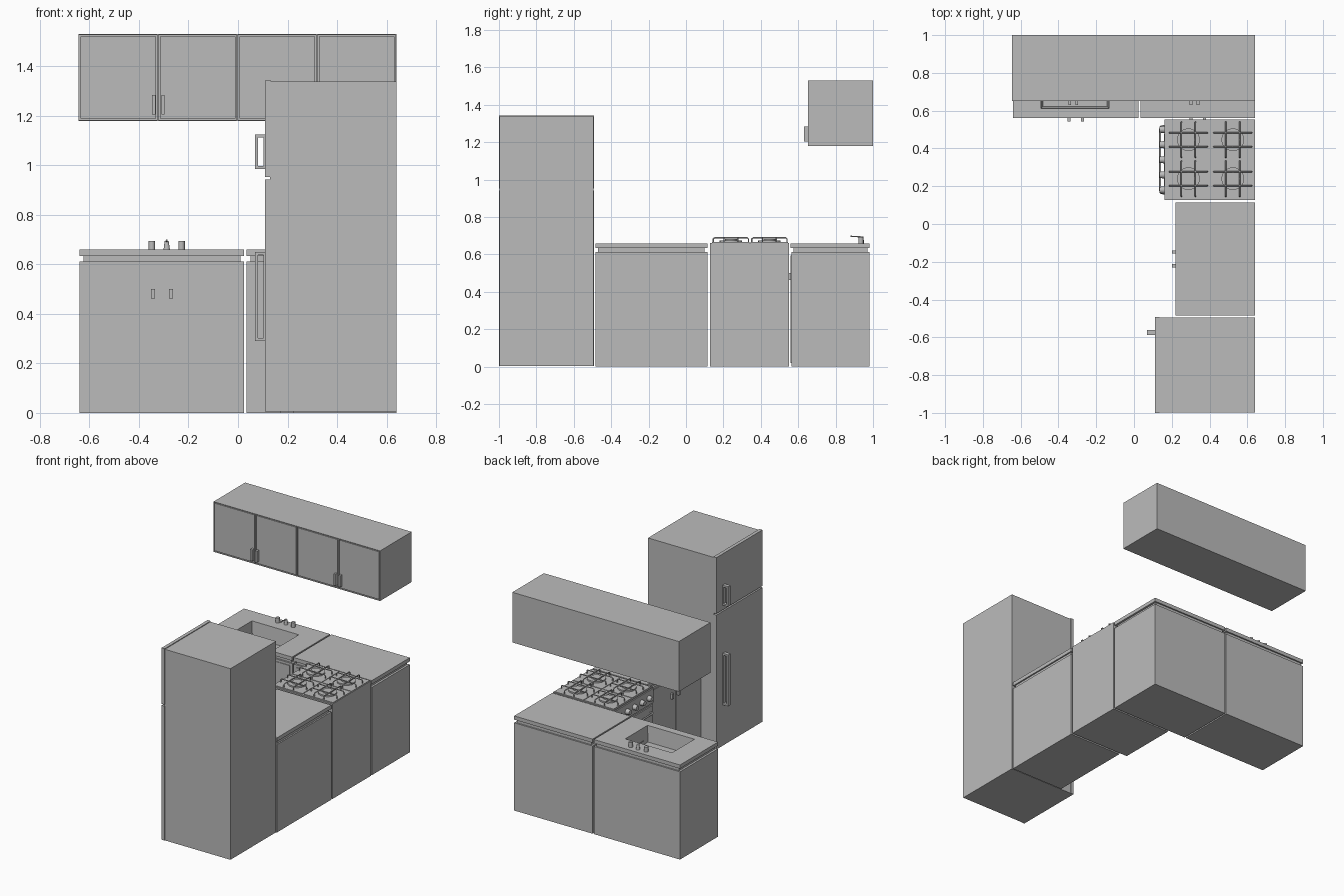
import bpy, bmesh
from math import pi
from mathutils import Matrix, Vector

if "Cube" in bpy.data.objects:
    bpy.data.objects.remove(bpy.data.objects["Cube"])

grey = bpy.data.materials.new("plain_grey")
grey.use_nodes = True
colour = (0.5, 0.5, 0.5, 1)
grey.diffuse_color = colour
grey.node_tree.nodes["Principled BSDF"].inputs["Base Color"].default_value = colour


def finish(name, bm, matrix=Matrix()):
    mesh = bpy.data.meshes.new(name)
    bm.to_mesh(mesh)
    bm.free()
    mesh.materials.append(grey)
    obj = bpy.data.objects.new(name, mesh)
    obj.matrix_world = matrix
    bpy.context.collection.objects.link(obj)
    return obj


def add_box(bm, x, y, z, taper=0):
    """Add a box from three (low, high) ranges; taper shrinks the bottom."""
    size = [b - a for a, b in (x, y, z)]
    mid = [(a + b) / 2 for a, b in (x, y, z)]
    verts = bmesh.ops.create_cube(bm, size=1)["verts"]
    for v in verts:
        shrink = taper if v.co.z < 0 else 0
        v.co = Vector([mid[i] + v.co[i] * (size[i] - (2 * shrink if i < 2 else 0))
                       for i in range(3)])


def box(name, x, y, z, matrix=Matrix(), taper=0):
    bm = bmesh.new()
    add_box(bm, x, y, z, taper)
    return finish(name, bm, matrix)


def disc(name, centre, radius, height, top_radius=None, axis="Z"):
    bm = bmesh.new()
    bmesh.ops.create_cone(bm, cap_ends=True, segments=24, radius1=radius,
                          radius2=radius if top_radius is None else top_radius, depth=height)
    turn = Matrix.Rotation(-pi / 2, 4, "Y") if axis == "X" else Matrix()
    obj = finish(name, bm, Matrix.Translation(centre) @ turn)
    for p in obj.data.polygons:
        p.use_smooth = len(p.vertices) == 4
    return obj


def tube(name, points, radius):
    curve = bpy.data.curves.new(name, "CURVE")
    curve.dimensions = "3D"
    curve.bevel_depth = radius
    curve.bevel_resolution = 1
    curve.use_fill_caps = True
    spline = curve.splines.new("POLY")
    spline.points.add(len(points) - 1)
    for p, co in zip(spline.points, points):
        p.co = (*co, 1)
    curve.materials.append(grey)
    obj = bpy.data.objects.new(name, curve)
    bpy.context.collection.objects.link(obj)
    return obj


def recess_doors(bm, doors, front, depth):
    """Front skin with sunken door panels separated by thin grooves."""
    for x, z in doors:
        add_box(bm, x, (front, front + depth), z)


def base_cabinet(name, width, depth, matrix):
    """Two-door unit, front facing local -y, centred on the local origin."""
    w, d = width / 2, depth / 2
    body = box(name + "_body", (-w, w), (-d + 0.004, d), (0, 0.612), matrix)
    neck = box(name + "_neck", (-w + 0.015, w - 0.015), (-d + 0.015, d - 0.01),
               (0.612, 0.636), matrix)
    top = box(name + "_countertop", (-w, w), (-d, d), (0.634, 0.66), matrix)
    for side in (-1, 1):
        label = name + ("_left" if side > 0 else "_right")
        box(label + "_door", sorted((side * 0.018, side * (w - 0.018))),
            (-d, -d + 0.01), (0.02, 0.595), matrix)
        box(label + "_handle", (side * 0.036 - 0.008, side * 0.036 + 0.008),
            (-d - 0.018, -d + 0.005), (0.463, 0.5), matrix)
    return body, neck, top


# Base cabinets
sink_unit = base_cabinet("sink_cabinet", 0.665, 0.42, Matrix.Translation((-0.3075, 0.77, 0)))
base_cabinet("corner_cabinet", 0.605, 0.42, Matrix.Translation((0.3375, 0.77, 0)))
base_cabinet("side_cabinet", 0.60, 0.42,
             Matrix.Translation((0.43, -0.185, 0)) @ Matrix.Rotation(-pi / 2, 4, "Z"))

# Sink basin cut through the countertop into the cabinet
cutter = box("basin_cutter", (-0.495, -0.13), (0.61, 0.86), (0.55, 0.68), taper=0.012)
cutter.hide_render = True
for part in sink_unit:
    mod = part.modifiers.new("basin", "BOOLEAN")
    mod.object = cutter
    mod.solver = "EXACT"
    bpy.context.view_layer.objects.active = part
    bpy.ops.object.modifier_apply(modifier=mod.name)
bpy.data.objects.remove(cutter)

# Taps and spout
for x in (-0.348, -0.228):
    disc("tap", (x, 0.935, 0.677), 0.013, 0.034)
disc("spout_base", (-0.288, 0.94, 0.677), 0.013, 0.036, 0.008)
tube("spout", [(-0.288, 0.945, 0.685), (-0.288, 0.93, 0.695), (-0.288, 0.88, 0.697)], 0.004)

# Wall cabinet with four doors sunk in a thin frame
bm = bmesh.new()
left, right, low, high, front = -0.645, 0.64, 1.18, 1.53, 0.652
add_box(bm, (left, right), (front + 0.01, 1.0), (low, high))
pitch = (right - left) / 4
for i in range(5):
    x = left + i * pitch
    add_box(bm, (max(left, x - 0.003), min(right, x + 0.003)), (front, front + 0.012), (low, high))
for z in ((low, low + 0.004), (high - 0.004, high)):
    add_box(bm, (left, right), (front, front + 0.012), z)
finish("wall_cabinet_body", bm)
for i in range(4):
    x = left + i * pitch
    box("wall_cabinet_door", (x + 0.008, x + pitch - 0.008), (front + 0.001, front + 0.012),
        (low + 0.009, high - 0.009))
for x in (-0.34, -0.303, 0.302, 0.339):
    box("wall_cabinet_handle", (x - 0.007, x + 0.007), (0.63, front + 0.005), (1.205, 1.285))

# Refrigerator
box("fridge_body", (0.13, 0.64), (-0.997, -0.495), (0.005, 1.338))
box("fridge_lower_door", (0.11, 0.134), (-1.0, -0.492), (0.005, 0.942))
box("fridge_upper_door", (0.11, 0.134), (-1.0, -0.492), (0.952, 1.343))
for label, z0, z1 in (("lower", 0.29, 0.65), ("upper", 0.985, 1.125)):
    bm = bmesh.new()
    y = (-0.587, -0.561)
    add_box(bm, (0.068, 0.08), y, (z0, z1))
    for z in (z0, z1 - 0.012):
        add_box(bm, (0.075, 0.112), y, (z, z + 0.012))
    add_box(bm, (0.104, 0.112), y, (z0, z1))
    finish("fridge_" + label + "_handle", bm)

# Stove body, oven door and control panel
stove_y = (0.128, 0.552)
box("stove_body", (0.17, 0.64), stove_y, (0, 0.662))
box("stove_control_panel", (0.162, 0.175), stove_y, (0.555, 0.655))
box("oven_door", (0.162, 0.175), (0.138, 0.542), (0.14, 0.54))
box("oven_window", (0.159, 0.165), (0.2, 0.48), (0.23, 0.43))
box("stove_drawer", (0.162, 0.175), (0.138, 0.542), (0.02, 0.125))
tube("oven_handle", [(0.166, 0.16, 0.5), (0.142, 0.165, 0.5), (0.138, 0.18, 0.5),
                     (0.138, 0.5, 0.5), (0.142, 0.515, 0.5), (0.166, 0.52, 0.5)], 0.006)
for i in range(5):
    disc("stove_knob", (0.15, 0.18 + 0.08 * i, 0.605), 0.02, 0.03, 0.016, "X")

# Burners with crossed grates
for cx in (0.288, 0.523):
    for cy in (0.24, 0.446):
        box("burner_tray", (cx - 0.112, cx + 0.112), (cy - 0.1, cy + 0.1), (0.655, 0.666))
        disc("burner_ring", (cx, cy, 0.67), 0.06, 0.012)
        disc("burner_cap", (cx, cy, 0.678), 0.032, 0.01)
        arch = [(-1, 0.664), (-1, 0.683), (-0.93, 0.689), (0.93, 0.689), (1, 0.683), (1, 0.664)]
        for s in (-0.037, 0.037):
            tube("grate_bar", [(cx + t * 0.1, cy + s, z) for t, z in arch], 0.004)
            tube("grate_bar", [(cx + s, cy + t * 0.094, z) for t, z in arch], 0.004)
